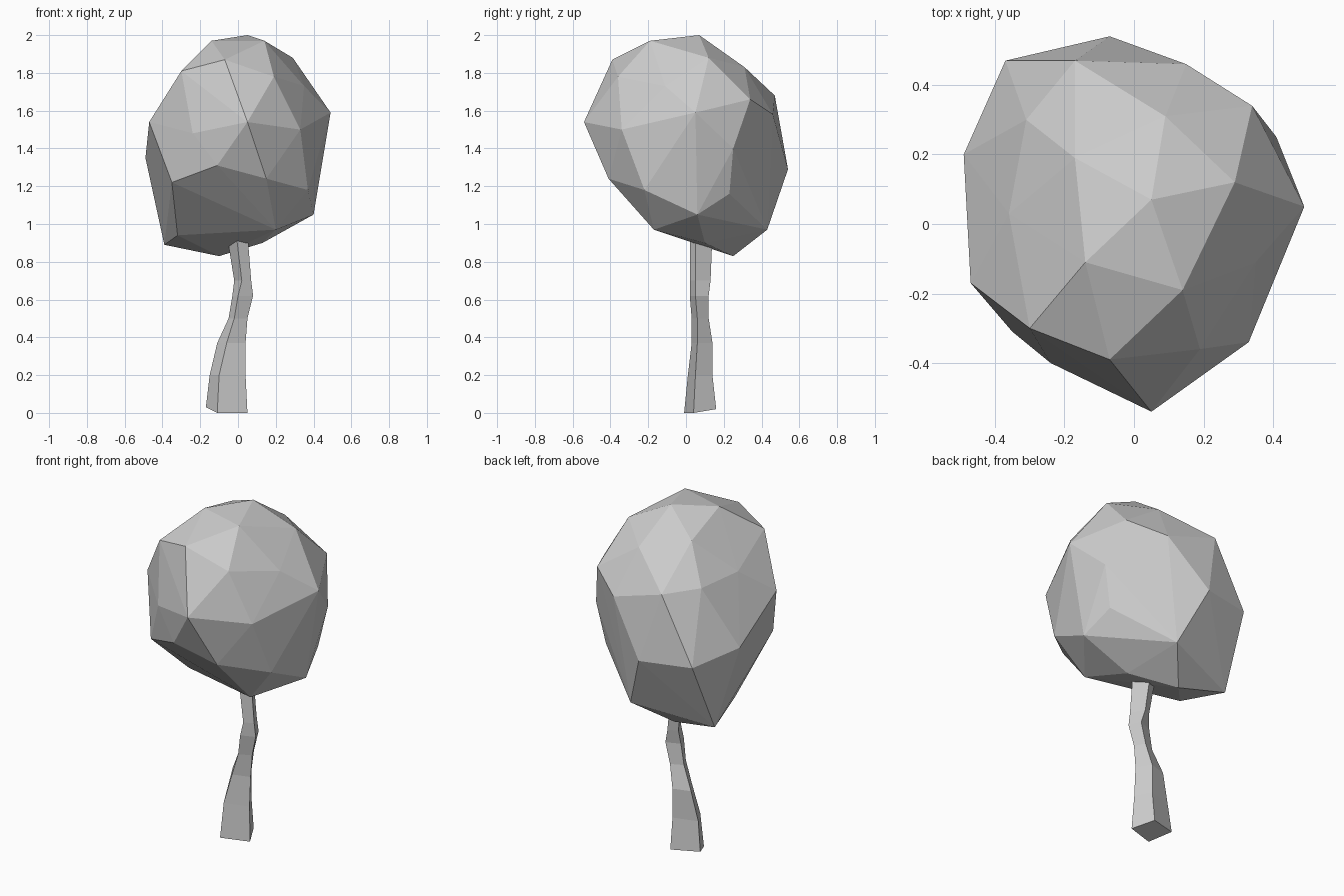
import bpy
import bmesh
from mathutils import Vector

default_cube = bpy.data.objects.get("Cube")
if default_cube:
    bpy.data.objects.remove(default_cube, do_unlink=True)

UNIT = 0.01  # tables below are in hundredths of a unit


def make_material(name, value):
    material = bpy.data.materials.new(name)
    material.use_nodes = True
    colour = (value, value, value, 1.0)
    material.diffuse_color = colour
    material.node_tree.nodes["Principled BSDF"].inputs["Base Color"].default_value = colour
    return material


def make_object(name, bm, material):
    bmesh.ops.recalc_face_normals(bm, faces=bm.faces[:])
    mesh = bpy.data.meshes.new(name)
    bm.to_mesh(mesh)
    bm.free()
    mesh.materials.append(material)
    obj = bpy.data.objects.new(name, mesh)
    bpy.context.scene.collection.objects.link(obj)
    return obj


plain_grey = make_material("plain_grey", 0.6)

# Crown: faceted hull stretched over the corners of each tier
crown_tiers = {
    "cap": [(5, 7, 200), (14, -19, 197), (-14, -11, 197)],
    "shoulder": [(-7, -39, 187), (29, 12, 188), (9, 31, 183), (-17, 19, 189),
                 (-30, -30, 181), (19, -36, 178), (35, -11, 173)],
    "upper": [(5, -54, 154), (49, 5, 159), (34, 34, 166), (15, 46, 158),
              (-17, 47, 168), (-31, 30, 169), (-36, 3, 170), (-47, -17, 154)],
    "middle": [(33, -34, 150), (44, -4, 146), (41, 25, 140), (-7, 54, 129),
               (-37, 47, 130), (-49, 20, 135), (-24, -40, 148)],
    "lower": [(15, -41, 124), (-11, -44, 131), (-35, -31, 122), (37, -22, 118),
              (36, 23, 116)],
    "underside": [(40, 6, 105), (20, -17, 97), (-32, 0, 94), (-39, 29, 89),
                  (-10, 25, 83), (6, 43, 97), (13, 10, 90)],
}
crown = bmesh.new()
for tier in crown_tiers.values():
    for corner in tier:
        crown.verts.new(Vector(corner) * UNIT)
hull = bmesh.ops.convex_hull(crown, input=crown.verts[:])
unused = {g for g in hull["geom_interior"] + hull["geom_unused"]
          if isinstance(g, bmesh.types.BMVert)}
bmesh.ops.delete(crown, geom=list(unused), context="VERTS")
make_object("crown", crown, plain_grey)

# Trunk: crooked four-sided post, each section a parallelogram given by
# height, left x, front x, right x, front y, right y, back y
trunk_sections = [
    (0, -17, -11, 5, -1, 4, 16),
    (20, -15, -10, 4, 1, 5, 14),
    (37, -11, -6, 4, 3, 6, 14),
    (50, -5, -2, 5, 3, 6, 12),
    (62, -3, 0, 8, 2, 5, 12),
    (70, -2, 2, 7, 2, 5, 13),
    (95, -6, -1, 5, 2, 5, 14),
]
trunk = bmesh.new()
rings = []
for z, left_x, front_x, right_x, front_y, right_y, back_y in trunk_sections:
    outline = [
        (front_x, front_y),
        (right_x, right_y),
        (left_x + right_x - front_x, back_y),
        (left_x, front_y + back_y - right_y),
    ]
    rings.append([trunk.verts.new(Vector((x, y, z)) * UNIT) for x, y in outline])
for below, above in zip(rings, rings[1:]):
    for i in range(len(below)):
        j = (i + 1) % len(below)
        trunk.faces.new((below[i], below[j], above[j], above[i]))
trunk.faces.new(rings[0][::-1])
trunk.faces.new(rings[-1])

# Slanted foot: the left and back corners are cut slightly higher
for corner, lift in ((rings[0][3], 3), (rings[0][2], 2)):
    corner.co.z += lift * UNIT
make_object("trunk", trunk, plain_grey)
